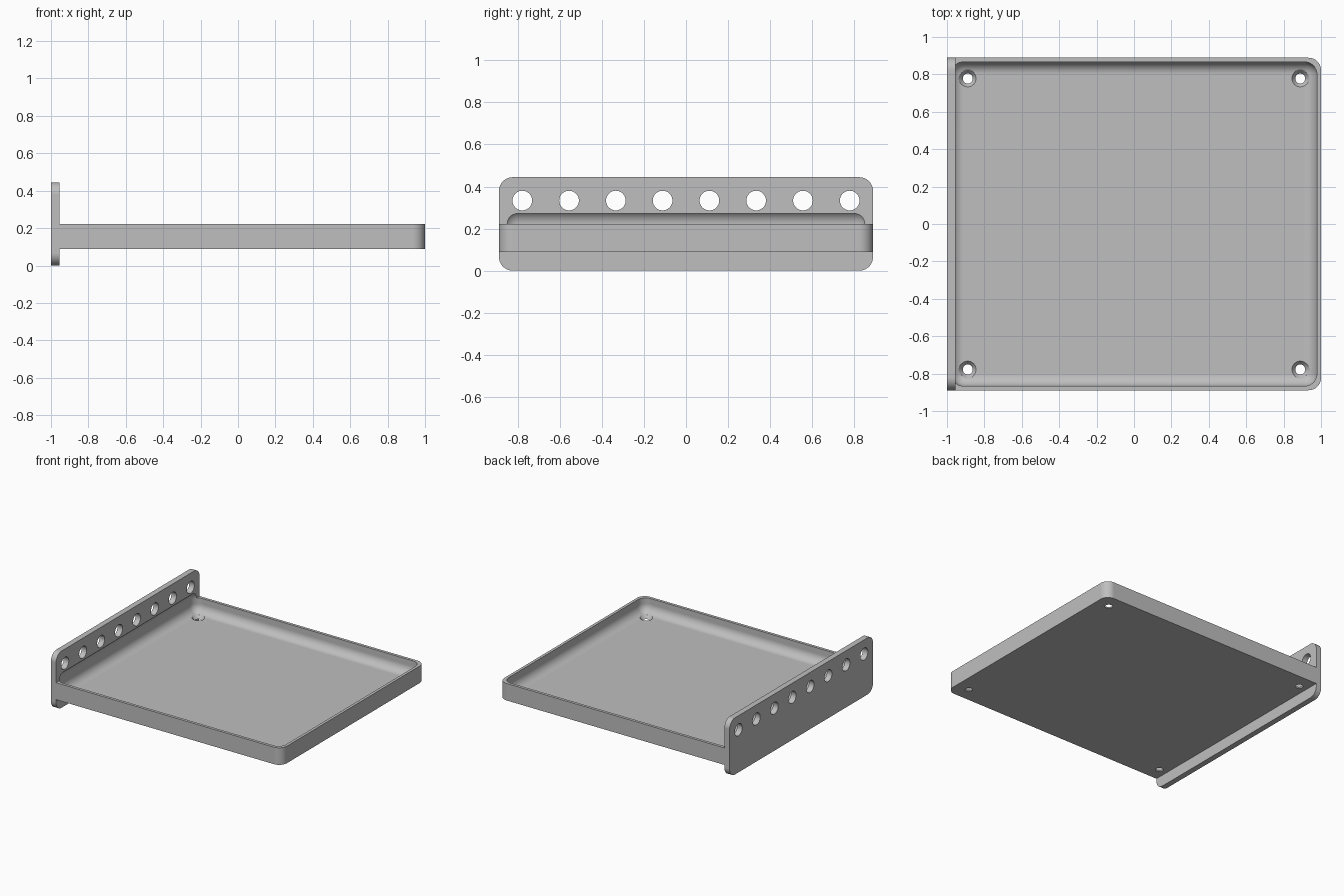
import bpy
import bmesh
from mathutils import Matrix, Vector

if "Cube" in bpy.data.objects:
    bpy.data.objects.remove(bpy.data.objects["Cube"])

U = 1 / 45        # one design unit
ROUND = 3 * U     # shared corner radius

grey = bpy.data.materials.new("light grey")
grey.use_nodes = True
grey.diffuse_color = (0.52, 0.52, 0.52, 1)
grey.node_tree.nodes["Principled BSDF"].inputs["Base Color"].default_value = grey.diffuse_color


def make_object(name, bm):
    bmesh.ops.recalc_face_normals(bm, faces=bm.faces)
    mesh = bpy.data.meshes.new(name)
    bm.to_mesh(mesh)
    bm.free()
    mesh.materials.append(grey)
    obj = bpy.data.objects.new(name, mesh)
    bpy.context.collection.objects.link(obj)
    return obj


def rounded_box(name, low, high, rule, segments=10):
    """Box between two corners; edges passing the rule (middle, direction) are rounded."""
    low, high = Vector(low) * U, Vector(high) * U
    bm = bmesh.new()
    bmesh.ops.create_cube(bm, size=1)
    for v in bm.verts:
        v.co = Vector((high[i] if v.co[i] > 0 else low[i]) for i in range(3))
    edges = []
    for e in bm.edges:
        a, b = (v.co for v in e.verts)
        if rule((a + b) / 2, (b - a).normalized()):
            edges.append(e)
    bmesh.ops.bevel(bm, geom=edges, offset=ROUND, segments=segments,
                    profile=0.5, affect='EDGES')
    return make_object(name, bm)


def add_cone(bm, place, r_low, r_high, depth, turn=Matrix()):
    bmesh.ops.create_cone(bm, cap_ends=True, segments=40, radius1=r_low * U,
                          radius2=r_high * U, depth=depth * U,
                          matrix=Matrix.Translation(Vector(place) * U) @ turn)


def combine(target, other, operation):
    mod = target.modifiers.new(operation.lower(), 'BOOLEAN')
    mod.operation = operation
    mod.solver = 'EXACT'
    mod.object = other
    bpy.context.view_layer.objects.active = target
    bpy.ops.object.modifier_apply(modifier=mod.name)
    bpy.data.objects.remove(other)


# Shallow tray, rounded at its two free corners
tray = rounded_box("tray_with_end_panel", (-44, -40, 4), (45, 40, 10),
                   lambda mid, way: abs(way.z) > 0.9 and mid.x > 0)

# Upright end panel with four rounded corners
panel = rounded_box("end_panel", (-45, -40, 0), (-43, 40, 20),
                    lambda mid, way: abs(way.x) > 0.9)
combine(tray, panel, 'UNION')

# Hollow with rounded edges, biting slightly into the panel
hollow = rounded_box("hollow_cutter", (-44, -39, 5), (44, 39, 13),
                     lambda mid, way: True)
combine(tray, hollow, 'DIFFERENCE')

# Row of holes through the panel
bm = bmesh.new()
for i in range(8):
    add_cone(bm, (-44, -35 + 10 * i, 15), 2.1, 2.1, 6, Matrix.Rotation(1.570796, 4, 'Y'))
combine(tray, make_object("panel_hole_cutter", bm), 'DIFFERENCE')

# Countersunk screw holes in the floor corners
bm = bmesh.new()
for x in (-40, 40):
    for y in (-35, 35):
        add_cone(bm, (x, y, 4.5), 0.8, 2.4, 2)
combine(tray, make_object("screw_hole_cutter", bm), 'DIFFERENCE')

# Smooth rounded areas, crisp edges, flat large faces
bpy.ops.object.select_all(action='DESELECT')
tray.select_set(True)
bpy.context.view_layer.objects.active = tray
bpy.ops.object.shade_smooth_by_angle(angle=0.5)
weighted = tray.modifiers.new("even_normals", 'WEIGHTED_NORMAL')
weighted.keep_sharp = True
